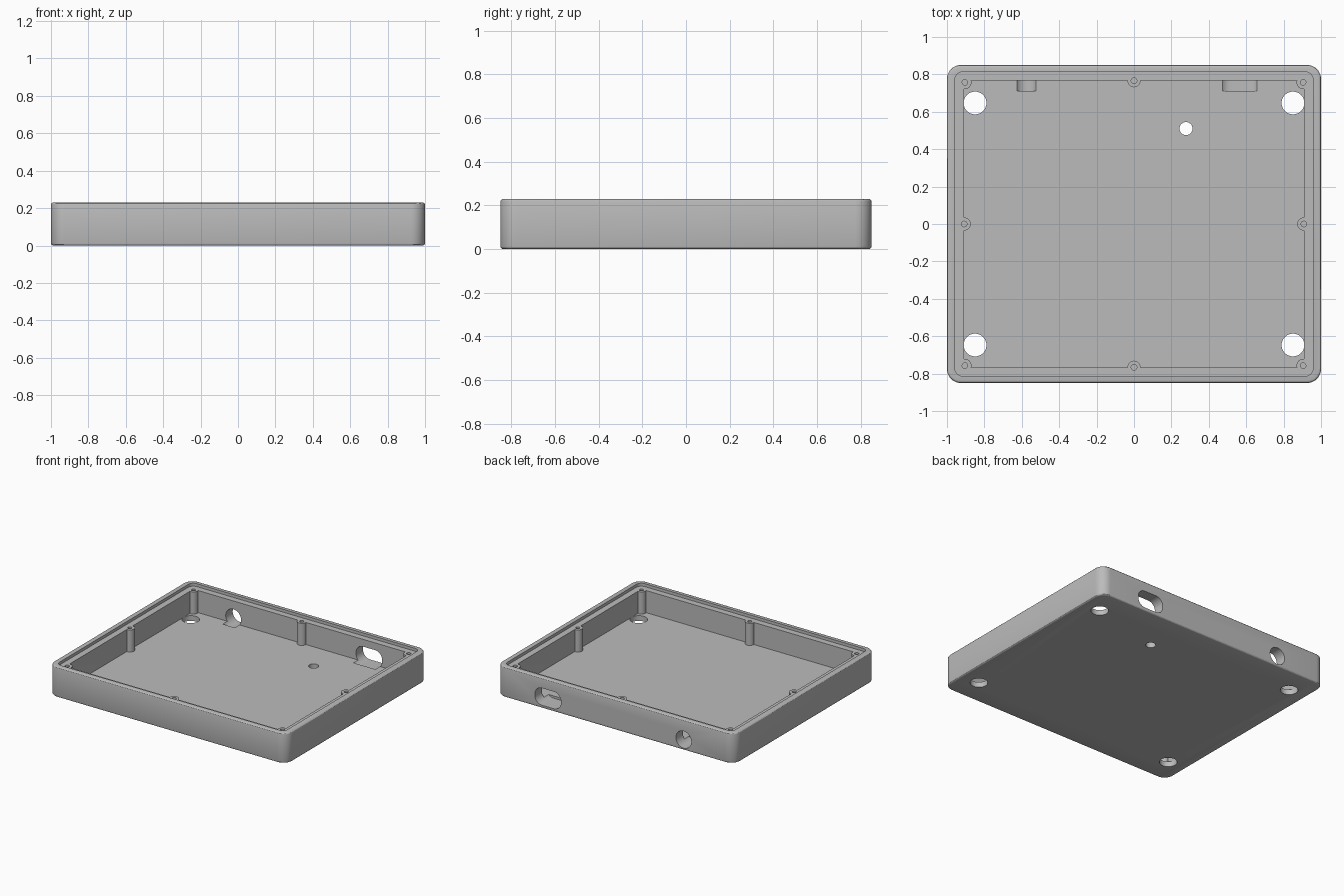
import bpy, bmesh
from math import cos, sin, pi
from mathutils import Matrix, Vector

cube = bpy.data.objects.get("Cube")
if cube:
    bpy.data.objects.remove(cube, do_unlink=True)

HEIGHT, FLOOR, LEDGE = 0.23, 0.04, 0.208

grey = bpy.data.materials.new("plain grey")
grey.use_nodes = True
colour = (0.5, 0.5, 0.5, 1)
grey.diffuse_color = colour
grey.node_tree.nodes["Principled BSDF"].inputs["Base Color"].default_value = colour


def prism(name, hx, hy, radius, z0, z1, centre=(0, 0), edge=0, turn=None, steps=8):
    """Rounded rectangle extruded from z0 to z1, with optional rounded rims."""
    bm = bmesh.new()
    ring = []
    for k, (sx, sy) in enumerate([(1, 1), (-1, 1), (-1, -1), (1, -1)]):
        for i in range(steps + 1):
            a = (k + i / steps) * pi / 2
            x = centre[0] + sx * (hx - radius) + radius * cos(a)
            y = centre[1] + sy * (hy - radius) + radius * sin(a)
            p = Vector((x, y, z0))
            if not ring or min((p - v.co).length for v in ring) > 1e-5:
                ring.append(bm.verts.new(p))
    base = bm.faces.new(ring)
    top = bmesh.ops.extrude_face_region(bm, geom=[base])["geom"]
    bmesh.ops.translate(bm, verts=[g for g in top if isinstance(g, bmesh.types.BMVert)],
                        vec=(0, 0, z1 - z0))
    if edge:
        rims = [e for e in bm.edges if abs(e.verts[0].co.z - e.verts[1].co.z) < 1e-6]
        bmesh.ops.bevel(bm, geom=rims, offset=edge, segments=3, profile=0.5,
                        affect='EDGES')
    if turn:
        bm.transform(turn)
    bmesh.ops.recalc_face_normals(bm, faces=bm.faces)
    mesh = bpy.data.meshes.new(name)
    bm.to_mesh(mesh)
    bm.free()
    mesh.materials.append(grey)
    obj = bpy.data.objects.new(name, mesh)
    bpy.context.collection.objects.link(obj)
    return obj


def round_bar(name, x, y, radius, z0, z1):
    return prism(name, radius, radius, radius, z0, z1, (x, y))


def combine(body, tool, operation):
    mod = body.modifiers.new("join", 'BOOLEAN')
    mod.operation, mod.solver, mod.object = operation, 'EXACT', tool
    bpy.context.view_layer.objects.active = body
    bpy.ops.object.modifier_apply(modifier=mod.name)
    bpy.data.objects.remove(tool, do_unlink=True)


# Tray with a square-cornered cavity
tray = prism("enclosure_tray", 1, 0.85, 0.075, 0, HEIGHT, edge=0.013)
combine(tray, prism("cavity", 0.91, 0.766, 0.004, FLOOR, 0.4, steps=1), 'DIFFERENCE')

# Screw posts at the corners and the middle of each wall
posts = [(sx * 0.904, sy * 0.757) for sx in (-1, 1) for sy in (-1, 1)]
posts += [(0, 0.766), (0, -0.766), (0.908, 0), (-0.908, 0)]
for x, y in posts:
    combine(tray, round_bar("post", x, y, 0.035, FLOOR - 0.015, LEDGE + 0.01), 'UNION')

# Lid recess around the rim
combine(tray, prism("lid_recess", 0.957, 0.813, 0.04, LEDGE, 0.4), 'DIFFERENCE')

# Screw holes
for x, y in posts:
    combine(tray, round_bar("screw_hole", x, y, 0.015, 0.07, 0.3), 'DIFFERENCE')

# Floor openings
for sx in (-1, 1):
    for sy in (-1, 1):
        combine(tray, round_bar("foot_hole", sx * 0.85, sy * 0.647, 0.061, -0.1, 0.12),
                'DIFFERENCE')
combine(tray, round_bar("small_hole", 0.278, 0.51, 0.035, -0.1, 0.12), 'DIFFERENCE')

# Connector openings through the back wall, dipping into the floor
back = Matrix.Rotation(pi / 2, 4, 'X')
combine(tray, prism("round_port", 0.065, 0.065, 0.065, -1, -0.71, (-0.575, 0.08),
                    turn=back), 'DIFFERENCE')
combine(tray, prism("slot_port", 0.11, 0.065, 0.06, -1, -0.71, (0.565, 0.088),
                    turn=back), 'DIFFERENCE')

bpy.ops.object.select_all(action='DESELECT')
tray.select_set(True)
bpy.context.view_layer.objects.active = tray
bpy.ops.object.shade_smooth_by_angle(angle=pi / 6)
